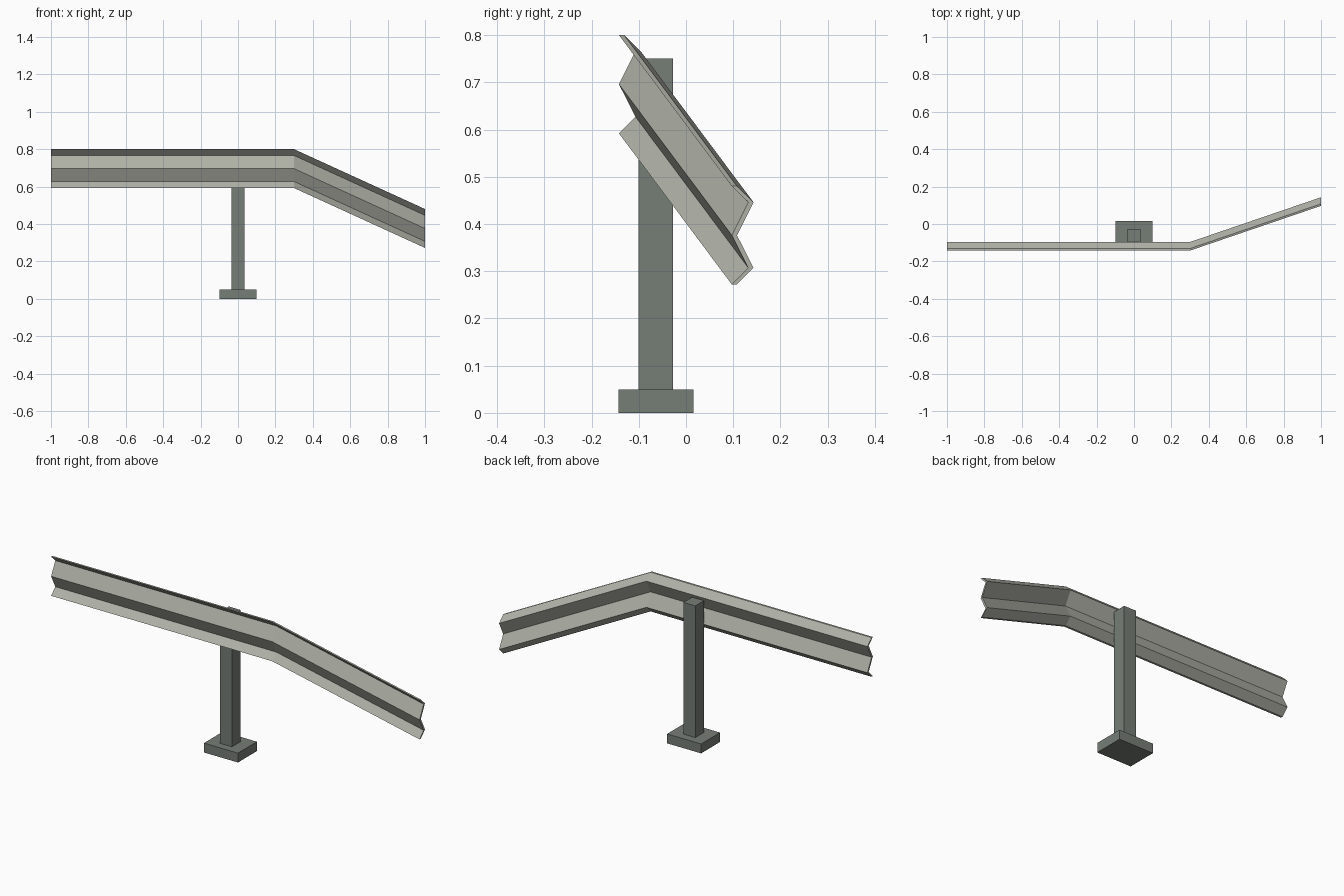
import bpy

if "Cube" in bpy.data.objects:
    bpy.data.objects.remove(bpy.data.objects["Cube"])

def material(name, rgb):
    m = bpy.data.materials.new(name)
    m.diffuse_color = (*rgb, 1)
    m.use_nodes = True
    m.node_tree.nodes["Principled BSDF"].inputs["Base Color"].default_value = m.diffuse_color
    return m

GALVANISED = material("light galvanised grey", (0.43, 0.44, 0.385))
STEEL = material("dark post grey", (0.18, 0.205, 0.18))

def add_mesh(name, verts, faces, mat):
    me = bpy.data.meshes.new(name)
    me.from_pydata(verts, [], faces)
    me.materials.append(mat)
    ob = bpy.data.objects.new(name, me)
    bpy.context.collection.objects.link(ob)
    return ob

def loft(name, rings, mat):
    """Closed solid through equal-sized rings of points."""
    n = len(rings[0])
    verts = [p for ring in rings for p in ring]
    faces = []
    for r in range(len(rings) - 1):
        a, b = r * n, (r + 1) * n
        faces += [(a + i, a + (i + 1) % n, b + (i + 1) % n, b + i) for i in range(n)]
    # end caps made of strips, as the profile is a folded sheet
    for base, flip in ((0, True), ((len(rings) - 1) * n, False)):
        for i in range(n // 2 - 1):
            f = (base + i, base + i + 1, base + n - 2 - i, base + n - 1 - i)
            faces.append(f[::-1] if flip else f)
    return add_mesh(name, verts, faces, mat)

# folded guard rail: W section swept along a bent path, sheared not rotated
front = [(-0.142, 0.592), (-0.107, 0.627), (-0.142, 0.696), (-0.107, 0.766), (-0.142, 0.80)]
sheet = 0.011
profile = front[::-1] + [(y + sheet, z) for y, z in front]
path = [(-1, 0, 0), (0.3, 0, 0), (1, 0.239, -0.32)]
loft("guard_rail", [[(x, y + dy, z + dz) for y, z in profile] for x, dy, dz in path], GALVANISED)

# post and foot
def box(name, sx, y0, y1, z0, z1, mat):
    ring = lambda z: [(-sx, y0, z), (sx, y0, z), (sx, y1, z), (-sx, y1, z)]
    return loft(name, [ring(z0), ring(z1)], mat)

box("post", 0.035, -0.101, -0.028, 0.05, 0.75, STEEL)
box("post_foot", 0.1, -0.143, 0.016, 0, 0.05, STEEL)
